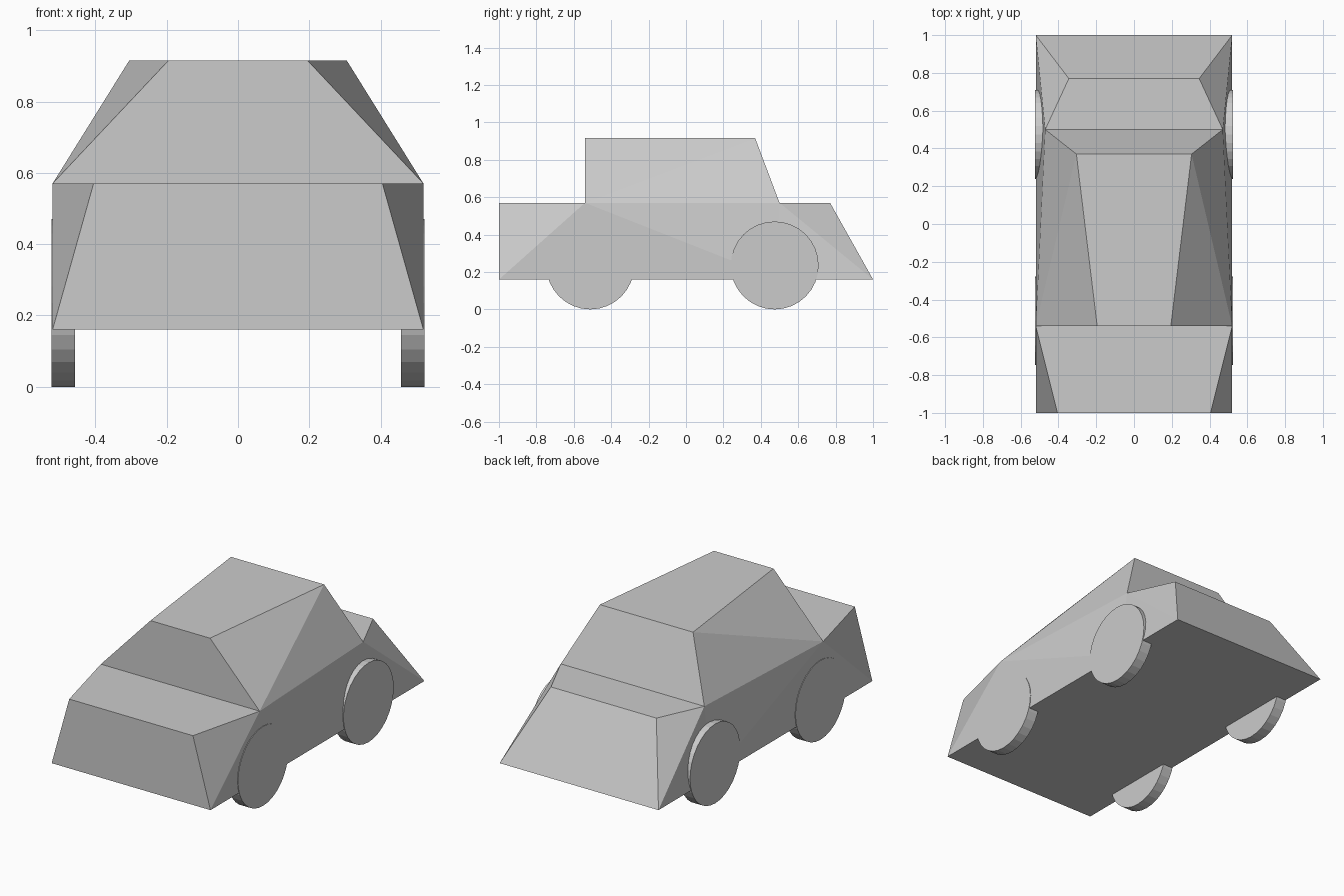
import bpy
import bmesh
from math import pi
from mathutils import Matrix

cube = bpy.data.objects.get("Cube")
if cube:
    bpy.data.objects.remove(cube)

# Single painted colour
grey = bpy.data.materials.new("light_grey")
grey.use_nodes = True
colour = (0.6, 0.6, 0.6, 1)
grey.diffuse_color = colour
grey.node_tree.nodes["Principled BSDF"].inputs["Base Color"].default_value = colour


def finish(bm, name):
    bmesh.ops.recalc_face_normals(bm, faces=bm.faces)
    mesh = bpy.data.meshes.new(name)
    bm.to_mesh(mesh)
    bm.free()
    mesh.materials.append(grey)
    obj = bpy.data.objects.new(name, mesh)
    bpy.context.collection.objects.link(obj)
    return obj


# Body corners on the left half, named by where they sit
SILL, BELT, ROOF = 0.16, 0.57, 0.915
corners = {
    "nose_low": (0.52, -1, SILL),
    "nose_top": (0.405, -1, BELT),
    "cowl": (0.52, -0.54, BELT),
    "roof_front": (0.195, -0.54, ROOF),
    "roof_back": (0.305, 0.37, ROOF),
    "deck": (0.47, 0.5, BELT),
    "tail_top": (0.345, 0.77, BELT),
    "tail_low": (0.52, 1, SILL),
    "sill_back": (0.52, 0.5, SILL),
}
# Centre panels run across the car between successive corners
loop = list(corners)
# Side panels of each flank
flank = [
    ("nose_low", "nose_top", "cowl"),
    ("nose_low", "cowl", "sill_back"),
    ("cowl", "deck", "sill_back"),
    ("sill_back", "deck", "tail_low"),
    ("deck", "tail_top", "tail_low"),
    ("cowl", "roof_back", "deck"),
    ("cowl", "roof_front", "roof_back"),
]

bm = bmesh.new()
left = {n: bm.verts.new(p) for n, p in corners.items()}
right = {n: bm.verts.new((-x, y, z)) for n, (x, y, z) in corners.items()}
for a, b in zip(loop, loop[1:] + loop[:1]):
    bm.faces.new((left[a], left[b], right[b], right[a]))
for side in (left, right):
    for panel in flank:
        bm.faces.new([side[n] for n in panel])
finish(bm, "car_body")

# Wheels, standing just proud of the flanks
RADIUS, INNER, OUTER = 0.235, 0.457, 0.523
for end, y in (("front", -0.512), ("rear", 0.474)):
    for hand, s in (("left", 1), ("right", -1)):
        bm = bmesh.new()
        place = Matrix.Translation((s * (INNER + OUTER) / 2, y, RADIUS))
        bmesh.ops.create_cone(
            bm, cap_ends=True, segments=32, radius1=RADIUS, radius2=RADIUS,
            depth=OUTER - INNER, matrix=place @ Matrix.Rotation(pi / 2, 4, "Y"))
        finish(bm, f"{end}_{hand}_wheel")
